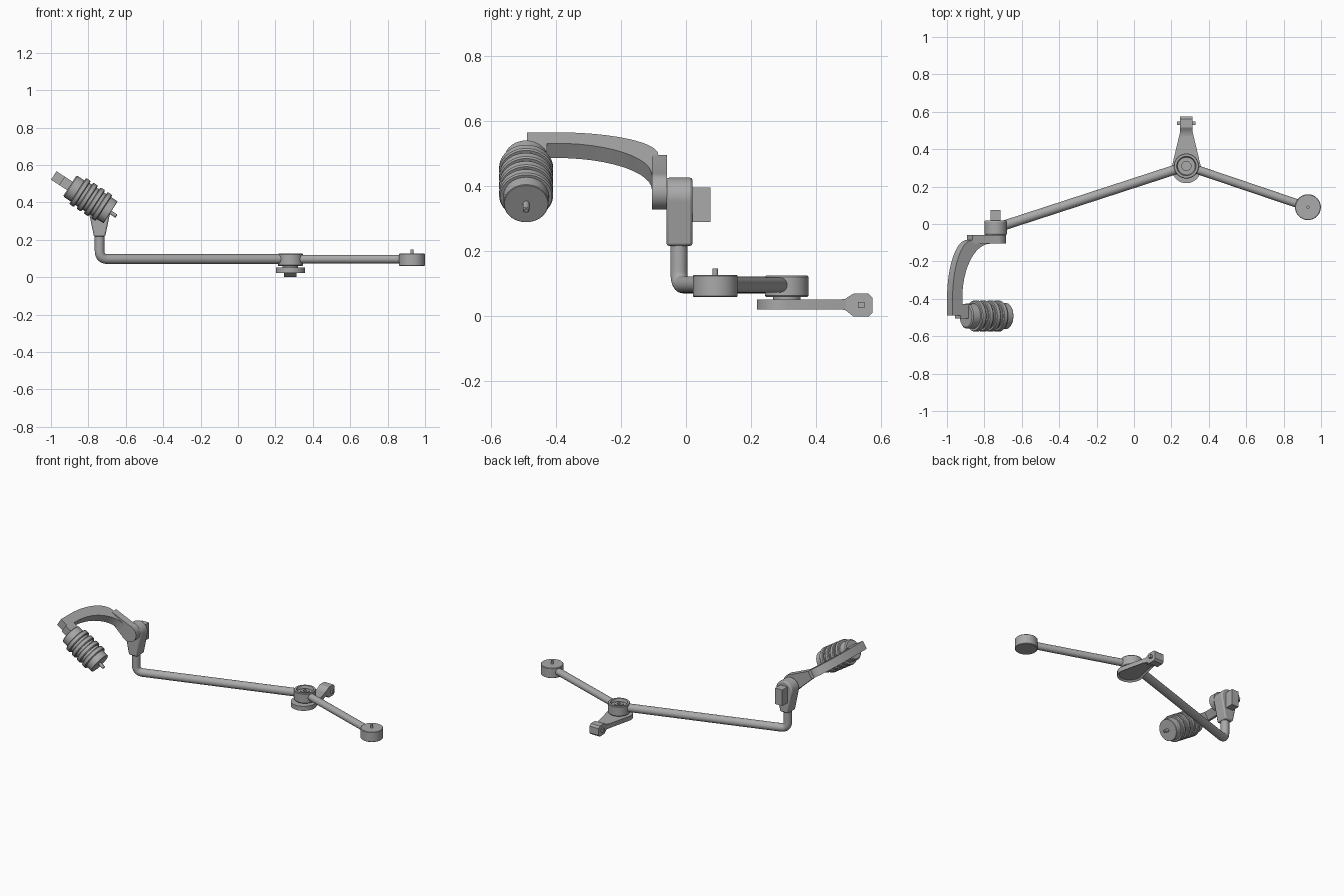
import bpy, bmesh, math
from math import cos, sin, pi, radians
from mathutils import Matrix, Vector

cube = bpy.data.objects.get("Cube")
if cube:
    bpy.data.objects.remove(cube, do_unlink=True)

grey = bpy.data.materials.new("satin_grey")
grey.use_nodes = True
color = (0.4, 0.4, 0.4, 1)
grey.diffuse_color = color
grey.node_tree.nodes["Principled BSDF"].inputs["Base Color"].default_value = color
parts = []


def finish(name, bm, matrix=Matrix()):
    bmesh.ops.recalc_face_normals(bm, faces=bm.faces)
    mesh = bpy.data.meshes.new(name)
    bm.to_mesh(mesh)
    bm.free()
    mesh.transform(matrix)
    mesh.materials.append(grey)
    obj = bpy.data.objects.new(name, mesh)
    bpy.context.collection.objects.link(obj)
    parts.append(obj)
    return obj


def lathe(name, profile, matrix, sides=48):
    """Spin (radius, height) points about local z; ends are closed with caps."""
    bm = bmesh.new()
    rings = [[bm.verts.new((r * cos(2 * pi * i / sides), r * sin(2 * pi * i / sides), h))
              for i in range(sides)] for r, h in profile]
    for a, b in zip(rings, rings[1:]):
        for i in range(sides):
            j = (i + 1) % sides
            bm.faces.new((a[i], a[j], b[j], b[i]))
    bm.faces.new(rings[0])
    bm.faces.new(rings[-1])
    return finish(name, bm, matrix)


def prism(name, points, low, high, matrix=Matrix(), bevel=0, recess=0):
    """Extrude a local xy outline from z = low to z = high."""
    bm = bmesh.new()
    base = bm.faces.new([bm.verts.new((x, y, low)) for x, y in points])
    top = bmesh.ops.extrude_face_region(bm, geom=[base], use_keep_orig=True)["geom"]
    bmesh.ops.translate(bm, vec=(0, 0, high - low),
                        verts=[v for v in top if isinstance(v, bmesh.types.BMVert)])
    if recess:
        bmesh.ops.recalc_face_normals(bm, faces=bm.faces)
        bmesh.ops.inset_region(bm, faces=[base], thickness=0.012)
        bmesh.ops.translate(bm, vec=(0, 0, recess), verts=base.verts)
        edge = bmesh.ops.extrude_face_region(bm, geom=[base])
    obj = finish(name, bm, matrix)
    if bevel:
        mod = obj.modifiers.new("rounded_edges", "BEVEL")
        mod.width, mod.segments, mod.limit_method = bevel, 2, "ANGLE"
        mod.angle_limit = radians(40)
    return obj


def arc(cx, cy, r, start, end, count=24):
    return [(cx + r * cos(radians(start + (end - start) * i / count)),
             cy + r * sin(radians(start + (end - start) * i / count))) for i in range(count + 1)]


def tube(name, points, radius, bend=0.045):
    """Round tube along a path whose inner corners are rounded."""
    pts = [Vector(p) for p in points]
    path = [pts[0]]
    for a, b, c in zip(pts, pts[1:], pts[2:]):
        p, q = b + (a - b).normalized() * bend, b + (c - b).normalized() * bend
        for i in range(13):
            t = i / 12
            path.append(p * (1 - t) ** 2 + b * 2 * t * (1 - t) + q * t * t)
    path.append(pts[-1])
    bm, rings, sides = bmesh.new(), [], 24
    for i, p in enumerate(path):
        d = (path[min(i + 1, len(path) - 1)] - path[max(i - 1, 0)]).normalized()
        side = Vector((-pts[1].y + pts[0].y, pts[1].x - pts[0].x, 0)).normalized()
        up = d.cross(side)
        rings.append([bm.verts.new(p + radius * (side * cos(2 * pi * k / sides) + up * sin(2 * pi * k / sides)))
                      for k in range(sides)])
    for a, b in zip(rings, rings[1:]):
        for k in range(sides):
            j = (k + 1) % sides
            bm.faces.new((a[k], a[j], b[j], b[k]))
    bm.faces.new(rings[0])
    bm.faces.new(rings[-1])
    return finish(name, bm)


def frame(x_axis, y_axis, z_axis, origin):
    return Matrix((x_axis, y_axis, z_axis)).transposed().to_4x4() if origin is None else \
        Matrix.Translation(origin) @ Matrix((x_axis, y_axis, z_axis)).transposed().to_4x4()


# Central hub with recessed top and boss
HUB = Vector((0.28, 0.31, 0))
lathe("hub", [(0.042, 0.045), (0.042, 0.06), (0.064, 0.06), (0.067, 0.064), (0.067, 0.122),
              (0.064, 0.126), (0.052, 0.126), (0.047, 0.108), (0.027, 0.108), (0.027, 0.118),
              (0.011, 0.118), (0.011, 0.11)], Matrix.Translation(HUB))

# Pivoting lever below the hub
prism("lever_plate", [(-0.033, 0.495)] + arc(0, 0.296, 0.078, 170, 370) + [(0.033, 0.495)],
      0.022, 0.052, Matrix.Translation((0.28, 0, 0)), recess=0.01)
yz = frame((0, 1, 0), (0, 0, 1), (1, 0, 0), (0.28, 0, 0))
prism("lever_clip", [(0.47, 0.022), (0.49, 0.02), (0.505, 0.008), (0.515, 0), (0.562, 0), (0.574, 0.012),
                     (0.574, 0.058), (0.562, 0.07), (0.515, 0.07), (0.505, 0.064), (0.49, 0.054), (0.47, 0.052)],
      -0.034, 0.034, yz)
prism("lever_clip_pin", [(0.53, 0.026), (0.549, 0.026), (0.549, 0.045), (0.53, 0.045)], -0.049, 0.049, yz)

# Short side tube with its end weight
END = Vector((0.93, 0.09, 0))
ray = (END - HUB).normalized()
lift = Vector((0, 0, 0.097))
tube("short_tube", [HUB + ray * 0.06 + lift, END - ray * 0.03 + lift], 0.023)
lathe("end_cylinder", [(0.066, 0.06), (0.069, 0.063), (0.069, 0.124), (0.066, 0.127),
                       (0.008, 0.127), (0.008, 0.147)], Matrix.Translation(END))

# Long tube with upright elbow
POST = Vector((-0.74, -0.022, 0))
ray = (POST - HUB).normalized()
tube("long_tube", [HUB + ray * 0.06 + lift, POST + lift, POST + Vector((0, 0, 0.23))], 0.026)

# Mounting bracket on the upright
xz = frame((1, 0, 0), (0, 0, 1), (0, -1, 0), (-0.74, 0, 0))
prism("bracket", [(-0.03, 0.217), (0.03, 0.217)] + arc(0, 0.367, 0.06, -15, 195) , -0.02, 0.06, xz, bevel=0.008)
prism("bracket_rear_block", [(-0.026, 0.29), (0.026, 0.29), (0.026, 0.397), (-0.026, 0.397)], -0.075, -0.01, xz)

# Tilted frame shared by the curved arm and the ribbed unit
PIVOT = Vector((-0.74, 0, 0.385))
tilt = radians(33)
along = Vector((cos(tilt), 0, -sin(tilt)))
across = Vector((sin(tilt), 0, cos(tilt)))
front = Vector((0, -1, 0))

# Pivot plate and curved arm
prism("arm_pivot_plate", [(-0.165, -0.027)] + arc(0, 0, 0.056, -115, 115) + [(-0.165, 0.027)],
      0.058, 0.105, frame(along, across, front, PIVOT))
outer = [(0, 0.06), (-0.165, 0.06), (-0.165, 0.085)]
outer += [(-0.165 - 0.127 * sin(t), 0.40 - 0.315 * cos(t)) for t in [pi / 2 * i / 12 for i in range(1, 13)]]
inner = [(-0.05 - 0.18 * sin(t), 0.40 - 0.295 * cos(t)) for t in [pi / 2 * i / 12 for i in range(12, -1, -1)]]
prism("curved_arm", outer + [(-0.292, 0.49), (-0.23, 0.49)] + inner + [(0, 0.105)],
      -0.027, 0.027, frame(along, front, across, PIVOT))

# Ribbed cylindrical unit with neck and tip pin
axis = frame(across, front, along, PIVOT + front * 0.492)
prism("unit_neck", [(-0.027, -0.065), (0.027, -0.065), (0.027, 0.012), (-0.027, 0.012)], -0.24, -0.17, axis)
profile = [(0.06, -0.19), (0.067, -0.184), (0.067, -0.14)]
for i in range(4):
    s = -0.14 + 0.046 * i
    profile += [(0.079, s), (0.083, s + 0.005), (0.083, s + 0.025), (0.079, s + 0.03),
                (0.07, s + 0.03), (0.07, s + 0.046)]
profile += [(0.069, 0.068), (0.067, 0.07)]
lathe("ribbed_unit", profile, axis)
lathe("unit_tip_pin", [(0.01, 0.065), (0.01, 0.105), (0.007, 0.108)], axis, 16)

# Smooth shading with crisp edges
bpy.ops.object.select_all(action="DESELECT")
for obj in parts:
    obj.select_set(True)
bpy.context.view_layer.objects.active = parts[0]
bpy.ops.object.shade_smooth_by_angle(angle=radians(30))
